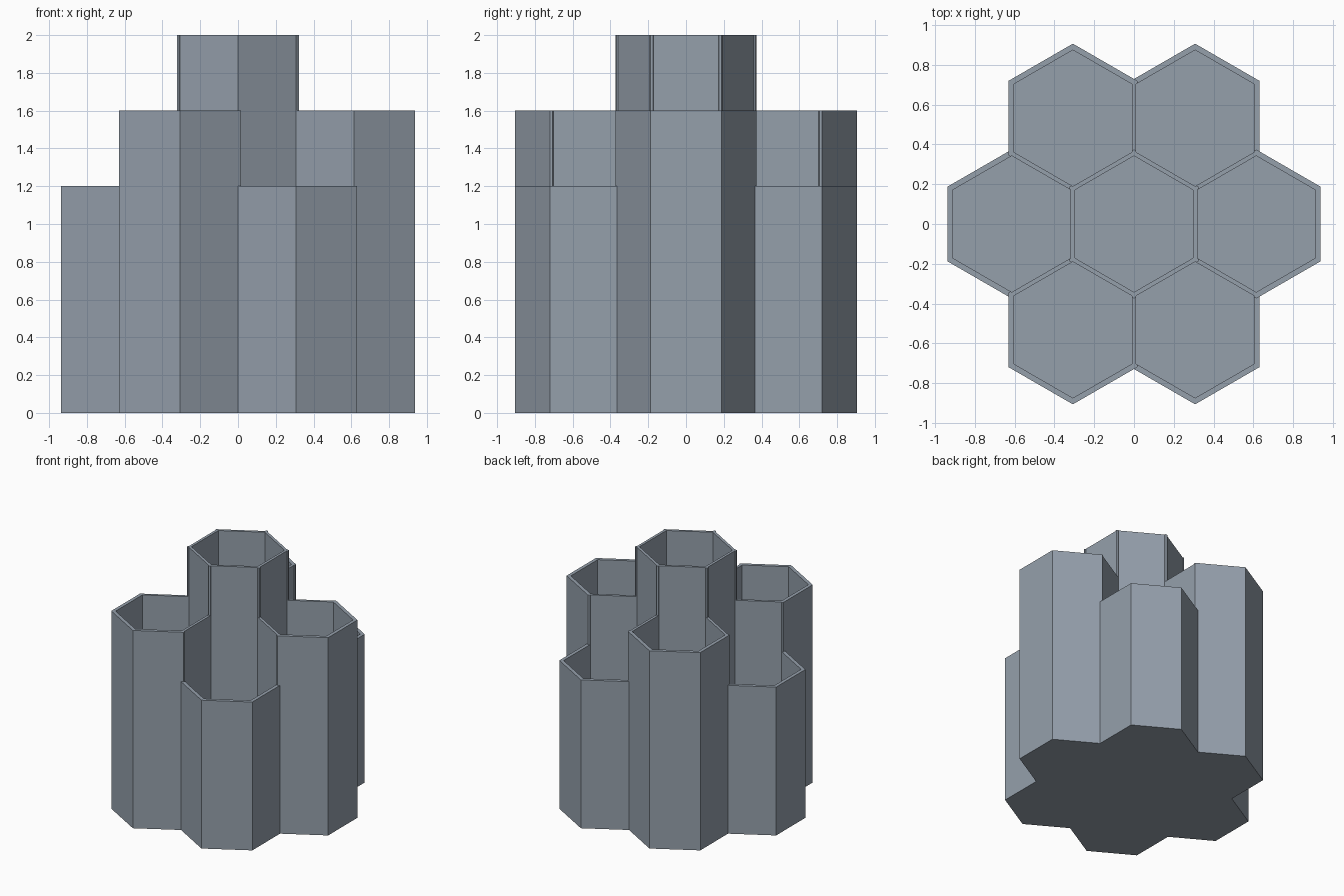
import bpy, bmesh, math
from mathutils import Matrix

if "Cube" in bpy.data.objects:
    bpy.data.objects.remove(bpy.data.objects["Cube"])

PITCH = 0.614        # distance between neighbouring cell centres
OUTER = 0.374        # outer hexagon corner radius
INNER = 0.342        # cavity corner radius
FLOOR = 0.04         # base thickness

grey = bpy.data.materials.new("blue grey")
grey.diffuse_color = (0.30, 0.35, 0.41, 1)
grey.use_nodes = True
grey.node_tree.nodes["Principled BSDF"].inputs["Base Color"].default_value = grey.diffuse_color


def hex_prism(name, x, y, radius, z0, z1):
    """Hexagonal prism with corners pointing along y."""
    bm = bmesh.new()
    rings = []
    for z in (z0, z1):
        rings.append([bm.verts.new((x + radius * math.sin(k * math.pi / 3),
                                    y + radius * math.cos(k * math.pi / 3), z))
                      for k in range(6)])
    low, high = rings
    bm.faces.new(low)
    bm.faces.new(high)
    for k in range(6):
        n = (k + 1) % 6
        bm.faces.new((low[k], low[n], high[n], high[k]))
    bmesh.ops.recalc_face_normals(bm, faces=list(bm.faces))
    mesh = bpy.data.meshes.new(name)
    bm.to_mesh(mesh)
    bm.free()
    mesh.materials.append(grey)
    obj = bpy.data.objects.new(name, mesh)
    bpy.context.collection.objects.link(obj)
    return obj


def combine(target, other, operation):
    """Boolean the other object into the target and remove it."""
    mod = target.modifiers.new(operation.lower(), 'BOOLEAN')
    mod.operation, mod.solver, mod.object = operation, 'EXACT', other
    bpy.context.view_layer.objects.active = target
    bpy.ops.object.modifier_apply(modifier=mod.name)
    bpy.data.objects.remove(other)


# Centre cell, then a ring of six cells with alternating heights
cells = [(0, 0, 2.0)]
for i in range(6):
    a = i * math.pi / 3
    cells.append((PITCH * math.cos(a), PITCH * math.sin(a), 1.2 if i % 2 else 1.6))

# Outer body: all the columns fused together
body = hex_prism("honeycomb_holder", *cells[0][:2], OUTER, 0, cells[0][2])
for x, y, h in cells[1:]:
    combine(body, hex_prism("column", x, y, OUTER, 0, h), 'UNION')

# Cavities: cut through the full height so they also trim taller neighbours
for x, y, h in cells:
    combine(body, hex_prism("cavity", x, y, INNER, FLOOR, 2.2), 'DIFFERENCE')
